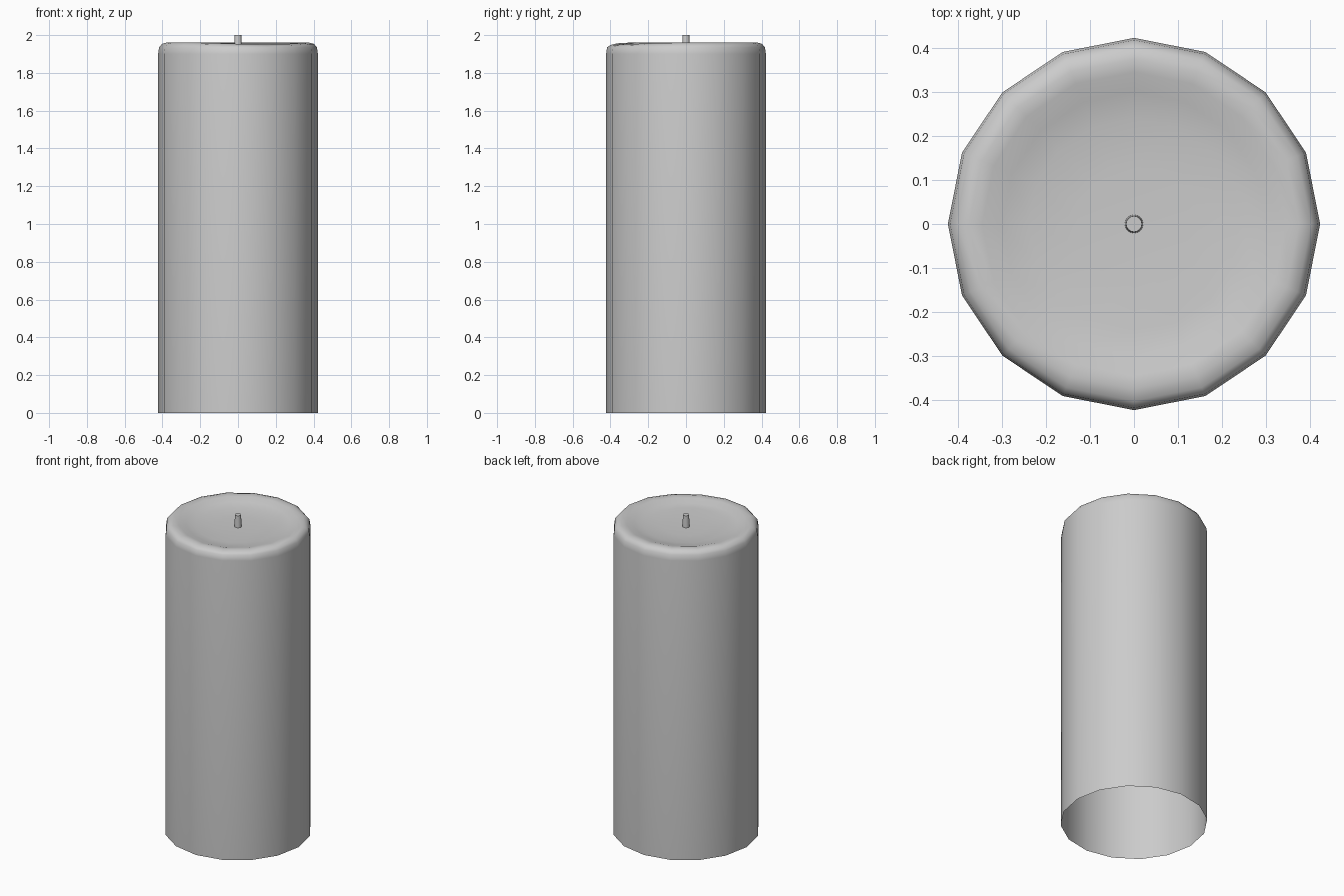
import bpy, bmesh, math

if "Cube" in bpy.data.objects:
    bpy.data.objects.remove(bpy.data.objects["Cube"])


def lathe(name, profile, sides, wobble=None, smooth=60):
    """Revolve (radius, z) points around z; a zero radius closes the end."""
    bm = bmesh.new()
    rings = []
    for r, z in profile:
        if r == 0:
            rings.append([bm.verts.new((0, 0, z))] * sides)
            continue
        ring = []
        for i in range(sides):
            a = 2 * math.pi * i / sides
            dz = wobble(a, r, z) if wobble else 0
            ring.append(bm.verts.new((r * math.cos(a), r * math.sin(a), z + dz)))
        rings.append(ring)
    for lo, hi in zip(rings, rings[1:]):
        for i in range(sides):
            j = (i + 1) % sides
            quad = [lo[i], lo[j], hi[j], hi[i]]
            bm.faces.new(list(dict.fromkeys(quad)))
    mesh = bpy.data.meshes.new(name)
    bm.to_mesh(mesh)
    bm.free()
    obj = bpy.data.objects.new(name, mesh)
    bpy.context.collection.objects.link(obj)
    bpy.context.view_layer.objects.active = obj
    obj.select_set(True)
    bpy.ops.object.shade_smooth_by_angle(angle=math.radians(smooth))
    obj.select_set(False)
    return obj


# Melted lip sags slightly towards the front right
def sag(a, r, z):
    if z < 1.94 or r < 0.3:
        return 0
    return -0.010 * max(0, math.cos(a + math.radians(67))) ** 4


# Wax body: open bottom, rounded rim, shallow dished top
lathe("wax_body", [(0.423, 0), (0.423, 1.90), (0.418, 1.935), (0.402, 1.954),
                   (0.375, 1.961), (0.345, 1.957), (0.30, 1.943),
                   (0.24, 1.931), (0.13, 1.926), (0, 1.925)], 16, sag)

# Wick: short tapered stub
lathe("wick", [(0.021, 1.92), (0.018, 2.0), (0, 2.0)], 16, smooth=40)
